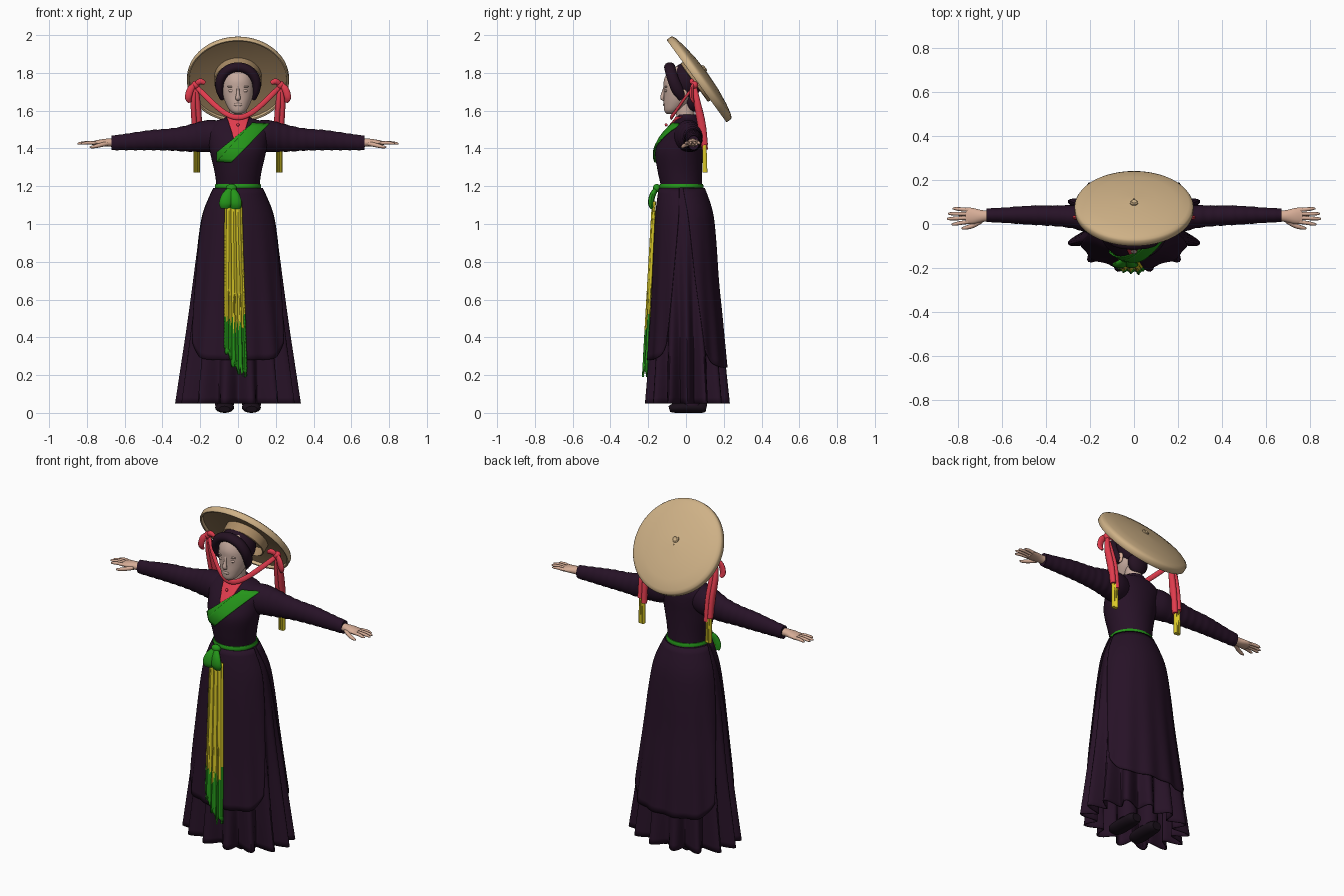
import bpy, bmesh, math, random
from mathutils import Vector, Matrix

if "Cube" in bpy.data.objects:
    bpy.data.objects.remove(bpy.data.objects["Cube"])
random.seed(4)
TAU = math.tau

def mat(name, *rgb):
    m = bpy.data.materials.new(name)
    m.diffuse_color = (*rgb, 1)
    m.use_nodes = True
    m.node_tree.nodes["Principled BSDF"].inputs["Base Color"].default_value = m.diffuse_color
    return m

CLOTH = mat("dark_plum_cloth", .020, .006, .020)
HAIR = mat("dark_hair_wrap", .018, .006, .016)
STRAW = mat("straw_tan", .62, .44, .24)
INNER = mat("hat_lining_brown", .40, .26, .13)
RED = mat("ribbon_red", .75, .045, .075)
GREEN = mat("silk_green", .018, .30, .010)
YELLOW = mat("silk_yellow", .70, .58, .02)
FACE = mat("face_skin", .56, .40, .34)
HAND = mat("hand_skin", .68, .42, .31)
SHOE = mat("shoe_black", .010, .005, .010)

def build(name, verts, faces, mats, rule=None, angle=50, thick=0):
    me = bpy.data.meshes.new(name)
    me.from_pydata([tuple(v) for v in verts], [], faces)
    bm = bmesh.new()
    bm.from_mesh(me)
    bmesh.ops.recalc_face_normals(bm, faces=bm.faces)
    bm.to_mesh(me)
    bm.free()
    for m in (mats if isinstance(mats, list) else [mats]):
        me.materials.append(m)
    if rule:
        for p in me.polygons:
            p.material_index = rule(p)
    me.shade_smooth()
    me.set_sharp_from_angle(angle=math.radians(angle))
    ob = bpy.data.objects.new(name, me)
    bpy.context.collection.objects.link(ob)
    if thick:
        s = ob.modifiers.new("thickness", 'SOLIDIFY')
        s.thickness, s.offset = thick, 0
    return ob

def grid(nu, nv, wrap=False):
    # faces of nv rows with nu points each
    return [(j*nu+i, j*nu+(i+1) % nu, (j+1)*nu+(i+1) % nu, (j+1)*nu+i)
            for j in range(nv-1) for i in range(nu if wrap else nu-1)]

def loft(name, rings, m, caps=True, **kw):
    n = len(rings[0])
    f = grid(n, len(rings), True)
    if caps:
        f += [tuple(range(n)), tuple(range((len(rings)-1)*n, len(rings)*n))]
    return build(name, [p for r in rings for p in r], f, m, **kw)

def spline(rows, k=5):
    # Catmull-Rom refinement of rows of any width
    out = []
    for i in range(len(rows)-1):
        a, b, c, d = (rows[max(0, min(len(rows)-1, i+o))] for o in (-1, 0, 1, 2))
        for s in range(k):
            t = s/k
            out.append([.5*(2*q+(r-p)*t+(2*p-5*q+4*r-w)*t*t+(3*q-p-3*r+w)*t**3)
                        for p, q, r, w in zip(a, b, c, d)])
    return out+[list(rows[-1])]

def tube(name, rows, m, up=(0, 1, 0), n=12, k=5, **kw):
    # rows: x, y, z, width, thickness; thickness lies along "up"
    rows = spline(rows, k)
    rings = []
    for i, r in enumerate(rows):
        t = Vector(rows[min(i+1, len(rows)-1)][:3])-Vector(rows[max(i-1, 0)][:3])
        s = t.cross(Vector(up)).normalized()
        u = s.cross(t).normalized()
        rings.append([Vector(r[:3])+s*r[3]*math.cos(TAU*a/n)+u*r[4]*math.sin(TAU*a/n) for a in range(n)])
    return loft(name, rings, m, **kw)

def body(name, table, m, n=40, **kw):
    # table: z, half width, front y, back y
    return loft(name, [[(r[1]*math.cos(TAU*a/n), (r[2]+r[3])/2+(r[3]-r[2])/2*math.sin(TAU*a/n), r[0])
                        for a in range(n)] for r in spline(table)], m, **kw)

def blob(name, c, r, m, n=24):
    return loft(name, [[(c[0]+r[0]*math.sin(p)*math.cos(TAU*a/n), c[1]+r[1]*math.sin(p)*math.sin(TAU*a/n),
                         c[2]+r[2]*math.cos(p)) for a in range(n)]
                       for p in [math.pi*(.02+.96*j/16) for j in range(17)]], m)

def at(rows, z):
    for a, b in zip(rows, rows[1:]):
        if min(a[0], b[0]) <= z <= max(a[0], b[0]):
            t = (z-a[0])/(b[0]-a[0])
            return [p+(q-p)*t for p, q in zip(a, b)]
    return rows[-1]

# Bodice
TORSO = [(1.17, .118, -.13, .085), (1.21, .115, -.135, .085), (1.28, .125, -.15, .085), (1.38, .148, -.163, .088),
         (1.45, .158, -.135, .092), (1.50, .165, -.10, .09), (1.54, .135, -.068, .08), (1.56, .075, -.052, .065),
         (1.58, .055, -.045, .055)]
body("bodice", TORSO, CLOTH)
torso_rows = spline(TORSO)

def drape(name, quad, m, off, n=12):
    # plate laid on the chest between four (x, z) corners
    v = []
    for j in range(n):
        for i in range(n):
            s, t = i/(n-1), j/(n-1)
            x, z = ((quad[0][c]*(1-s)+quad[1][c]*s)*(1-t)+(quad[3][c]*(1-s)+quad[2][c]*s)*t for c in (0, 1))
            _, rx, f, b = at(torso_rows, z)
            v.append((x, (f+b)/2-(b-f)/2*math.sqrt(max(.12, 1-(x/rx)**2))-off, z))
    build(name, v, grid(n, n), m, thick=.006)

drape("red_neck_panel", [(-.015, 1.43), (.025, 1.45), (.06, 1.568), (-.06, 1.568)], RED, .004)
drape("green_chest_sash", [(-.112, 1.33), (-.035, 1.325), (.165, 1.53), (.075, 1.535)], GREEN, .010)
drape("green_sash_edge", [(-.112, 1.33), (.0, 1.43), (.08, 1.535), (-.112, 1.38)], GREEN, .009)
blob("red_button", (0, -.105, 1.525), (.008, .008, .008), RED, 10)

# Skirt with deep pleats that fade towards the waist
SKIRT = spline([(1.20, .115, -.13, .085), (1.15, .14, -.14, .105), (1.05, .18, -.152, .135), (.9, .208, -.162, .152),
                (.7, .235, -.172, .167), (.5, .262, -.183, .188), (.28, .295, -.20, .21), (.05, .33, -.22, .235)])

def skirt_point(th, z, pleat=1, off=0):
    _, rx, f, b = at(SKIRT, z)
    amp = pleat*.30*max(0, min(1, (1.12-z)/1.07))**1.4
    k = 1-amp*(1-math.cos(14*th))/2
    return ((rx*k+off)*math.cos(th), (f+b)/2+((b-f)/2*k+off)*math.sin(th), z)

N = 168
loft("pleated_skirt", [[skirt_point(TAU*i/N, r[0]) for i in range(N)] for r in SKIRT], CLOTH, caps=False, thick=.006)

# Robe panels over the skirt, open at the sides
for name, mid, half, low in (("robe_front_panel", -90, 58, .28), ("robe_back_panel", 90, 62, .24)):
    v, nu, nv = [], 61, 30
    for j in range(nv):
        for i in range(nu):
            u = 2*i/(nu-1)-1
            z = 1.19+(low+.09*u**6-1.19)*j/(nv-1)
            spread = half+25*(1-j/(nv-1))
            v.append(skirt_point(math.radians(mid+spread*u), z, .25, .008))
    build(name, v, grid(nu, nv), CLOTH, thick=.005)

# Waist belt: green band with a yellow lower edge
def band(name, z0, z1, g, m):
    body(name, [(z0, .116+g, -.134-g, .086+g), ((z0+z1)/2, .119+g, -.137-g, .089+g), (z1, .116+g, -.134-g, .086+g)], m)
band("belt_green", 1.183, 1.212, .004, GREEN)
band("belt_yellow", 1.170, 1.187, .006, YELLOW)
blob("belt_knot", (-.035, -.155, 1.19), (.028, .02, .022), GREEN)
tube("belt_bow_left", [(-.035, -.155, 1.19, .015, .012), (-.055, -.178, 1.15, .03, .016),
                       (-.066, -.185, 1.11, .034, .016), (-.066, -.18, 1.085, .026, .010)], GREEN)
tube("belt_bow_right", [(-.035, -.155, 1.19, .015, .012), (-.02, -.178, 1.15, .028, .015),
                        (-.012, -.185, 1.11, .032, .015), (-.012, -.178, 1.082, .025, .010)], GREEN)

# Hanging sash with folds and a ragged green fringe
v, nu, nv = [], 33, 44
ends = [.36-.15*min(1, i/20)+random.uniform(-.025, .03) for i in range(nu)]
fringe = [.47+random.uniform(-.05, .05) for i in range(nu)]
for j in range(nv):
    for i in range(nu):
        s = i/(nu-1)
        z = 1.12+(ends[i]-1.12)*j/(nv-1)
        t = (1.12-z)/.9
        wave = math.sin(s*TAU*3.5)*.012*(.4+.6*t)
        v.append((-.068+s*(.085+.033*t)-.004*t+.006*t*math.sin(s*TAU*7), -.170-.044*t+wave, z))
def fringe_rule(p):
    j, i = divmod(p.index, nu-1)
    return int(p.center.z < fringe[i])
build("hanging_sash", v, grid(nu, nv), [YELLOW, GREEN], rule=fringe_rule, thick=.012)

# Neck, head and face
body("neck", [(1.50, .05, -.05, .05), (1.56, .045, -.05, .045), (1.64, .045, -.06, .045)], FACE, n=24)
body("head", [(1.583, .018, -.102, -.06), (1.60, .043, -.115, -.03), (1.64, .066, -.118, .02), (1.68, .079, -.117, .04),
              (1.72, .084, -.118, .05), (1.76, .083, -.117, .06), (1.80, .074, -.10, .05), (1.835, .04, -.07, .02)], FACE)
tube("nose", [(0, -.112, 1.728, .007, .006), (0, -.120, 1.695, .008, .009), (0, -.126, 1.667, .014, .010),
              (0, -.117, 1.655, .009, .004)], FACE)
blob("lips", (0, -.114, 1.632), (.022, .007, .009), FACE)
for s in (-1, 1):
    blob("eyelid", (s*.034, -.105, 1.705), (.017, .008, .008), FACE, 12)
    blob("brow", (s*.036, -.105, 1.727), (.022, .008, .005), FACE, 12)
    blob("ear", (s*.085, -.012, 1.685), (.010, .02, .032), HAND, 12)

# Hair and wrapped head roll
blob("hair_cap", (0, 0, 1.755), (.102, .085, .10), HAIR, 32)
blob("hair_nape", (0, .03, 1.66), (.06, .04, .07), HAIR)
half = [(.082, -.02, 1.665, .014, .02), (.097, -.045, 1.71, .02, .03), (.093, -.068, 1.765, .025, .03),
        (.058, -.082, 1.812, .026, .03)]
tube("head_roll", half+[(0, -.086, 1.83, .026, .03)]+[(-a, *b) for a, *b in reversed(half)], HAIR, n=16)

# Flat round hat, tipped back
TILT = Matrix.Translation((0, .09, 1.781)) @ Matrix.Rotation(math.radians(-54), 4, 'X')
def lathe(name, prof, m, n=72, c=(0, 0), **kw):
    return loft(name, [[TILT @ Vector((c[0]+r*math.cos(TAU*a/n), c[1]+r*math.sin(TAU*a/n), z))
                        for a in range(n)] for r, z in prof], m, **kw)
lathe("hat_top", [(.002, .030), (.1, .026), (.19, .015), (.25, .002), (.265, -.006), (.27, -.014), (.27, -.038),
                  (.266, -.042), (.258, -.04), (.256, -.022)], STRAW, caps=False)
lathe("hat_lining", [(.257, -.024), (.2, -.012), (.1, -.002), (.002, .002)], INNER, caps=False)
lathe("hat_head_ring", [(.125, 0), (.125, -.055), (.118, -.058), (.118, 0)], INNER, caps=False)
lathe("hat_knob", [(.019, .022), (.019, .034), (.013, .038), (.009, .034), (.002, .033)], STRAW, n=20, c=(0, -.03))

# Chin strap
side = [(.228, .05, 1.735, .012, .006), (.17, .0, 1.675, .014, .006), (.10, -.045, 1.61, .014, .006),
        (.045, -.07, 1.575, .014, .006)]
tube("chin_strap", side+[(0, -.078, 1.565, .014, .006)]+[(-a, *b) for a, *b in reversed(side)], RED)

for s in (-1, 1):
    # Hat ribbons: bow loops, tails and tassels
    blob("ribbon_knot", (s*.225, .045, 1.735), (.022, .02, .022), RED, 16)
    tube("bow_loop_outer", [(s*.225, .04, 1.74, .012, .008), (s*.25, .03, 1.715, .018, .010),
                            (s*.263, .03, 1.67, .018, .010), (s*.255, .04, 1.645, .010, .006)], RED)
    tube("bow_loop_inner", [(s*.225, .04, 1.735, .012, .008), (s*.20, .03, 1.755, .016, .012),
                            (s*.175, .03, 1.745, .010, .008)], RED)
    for d, w in ((-.012, .016), (.013, .015)):
        tube("ribbon_tail", [(s*.225, .045, 1.735, .010, .010), (s*(.225+d*.8), .058, 1.65, w, .018),
                             (s*(.218+d), .082, 1.53, w, .022), (s*(.216+d), .10, 1.405+d, w, .016)], RED)
    for d in (-.011, 0, .011):
        tube("yellow_tassel", [(s*.218+d, .097, 1.43, .006, .010), (s*.218+d, .099, 1.35, .007, .012),
                               (s*.218+d, .10, 1.272, .007, .013)], YELLOW, n=8)

    # Sleeve with soft wrinkles
    rows = spline([(.06, .0, 1.47, .06, .07), (.14, .012, 1.467, .075, .084), (.20, .022, 1.462, .066, .08),
                   (.28, .033, 1.452, .053, .068), (.36, .037, 1.447, .047, .058), (.46, .04, 1.444, .044, .053),
                   (.56, .04, 1.437, .037, .046), (.64, .04, 1.431, .032, .04), (.67, .04, 1.43, .031, .039)], 8)
    rings = []
    for x, y, z, ry, rz in rows:
        rip = 1+.025*math.sin(x*130)*(x > .2)
        rings.append([(s*x, y+ry*rip*math.cos(TAU*a/24), z+rz*rip*math.sin(TAU*a/24)) for a in range(24)])
    loft("sleeve", rings, CLOTH)

    # Hand: palm and five fingers
    tube("palm", [(s*.65, .038, 1.43, .024, .022), (s*.69, .036, 1.431, .027, .021), (s*.73, .036, 1.430, .036, .017),
                  (s*.765, .038, 1.427, .038, .012)], HAND, up=(0, 0, 1), n=16)
    for y0, y1, x1 in ((.010, -.001, .83), (.028, .024, .85), (.046, .047, .846), (.064, .07, .825)):
        tube("finger", [(s*.75, y0, 1.428, .009, .010), (s*(.75+x1)/2, (y0+y1)/2, 1.430, .009, .009),
                        (s*(x1-.012), y1, 1.427, .007, .007), (s*x1, y1, 1.425, .003, .003)], HAND, up=(0, 0, 1), n=8)
    tube("thumb", [(s*.695, .015, 1.425, .012, .012), (s*.735, -.008, 1.416, .011, .011),
                   (s*.77, -.018, 1.408, .008, .008), (s*.785, -.019, 1.406, .003, .003)], HAND, up=(0, 0, 1), n=8)

    # Shoe and trouser leg under the skirt
    tube("shoe", [(s*.07, .108, .026, .028, .022), (s*.07, .08, .03, .042, .03), (s*.07, 0, .03, .05, .03),
                  (s*.072, -.06, .026, .048, .026), (s*.072, -.088, .02, .03, .016)], SHOE, up=(0, 0, 1), n=16)
    tube("trouser_leg", [(s*.072, .03, .04, .05, .055), (s*.075, .02, .4, .06, .065), (s*.07, 0, .85, .07, .08)],
         CLOTH, n=20)
